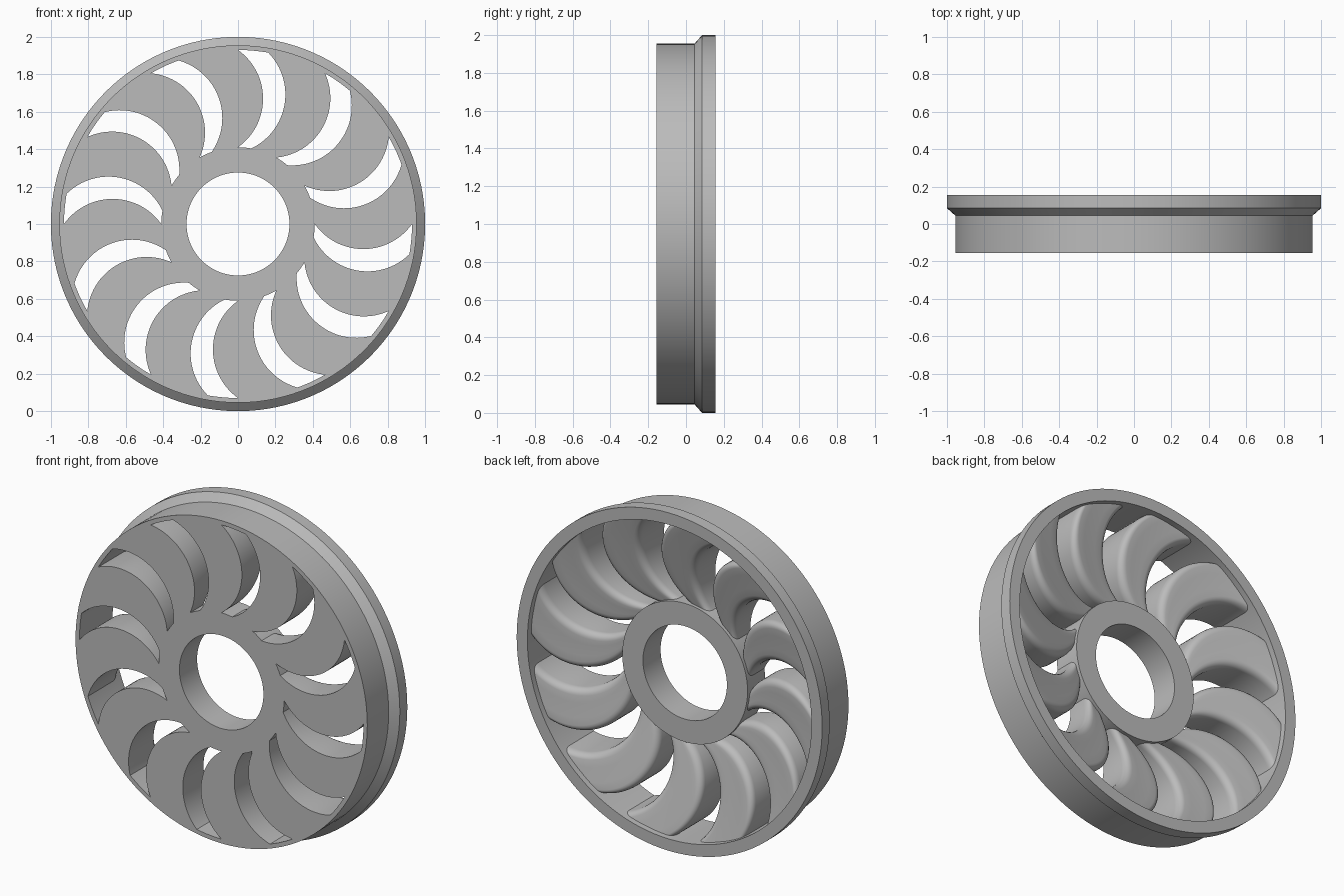
import bpy, bmesh, math
from mathutils import Matrix, Vector

SEGMENTS = 120
BLADES = 12
FRONT = -0.155
CENTRE = Vector((0, 0, 1))

cube = bpy.data.objects.get("Cube")
if cube:
    bpy.data.objects.remove(cube, do_unlink=True)

# One plain grey material
grey = bpy.data.materials.new("plain_grey")
grey.use_nodes = True
colour = (0.5, 0.5, 0.5, 1)
grey.diffuse_color = colour
grey.node_tree.nodes["Principled BSDF"].inputs["Base Color"].default_value = colour


def bridge(bm, first, second):
    n = len(first)
    for i in range(n):
        j = (i + 1) % n
        bm.faces.new((first[i], first[j], second[j], second[i]))


def finish(bm, name):
    bmesh.ops.recalc_face_normals(bm, faces=bm.faces)
    mesh = bpy.data.meshes.new(name)
    bm.to_mesh(mesh)
    bm.free()
    mesh.materials.append(grey)
    for poly in mesh.polygons:
        poly.use_smooth = True
    mesh.set_sharp_from_angle(angle=math.radians(30))
    return mesh


def place(mesh, name, turn=0.0):
    obj = bpy.data.objects.new(name, mesh)
    obj.location = CENTRE
    obj.rotation_euler.y = turn
    bpy.context.collection.objects.link(obj)


def revolve(name, profile):
    """Spin a closed (radius, depth) profile about the wheel axis."""
    bm = bmesh.new()
    rings = []
    for i in range(SEGMENTS):
        a = math.tau * i / SEGMENTS
        rings.append([bm.verts.new((r * math.sin(a), y, r * math.cos(a)))
                      for r, y in profile])
    for i in range(SEGMENTS):
        bridge(bm, rings[i], rings[(i + 1) % SEGMENTS])
    place(finish(bm, name), name)


# Stepped outer rim and the hub with its bore
revolve("outer_rim", [(0.955, FRONT), (0.955, 0.045), (1, 0.085), (1, 0.155),
                      (0.93, 0.155), (0.93, FRONT)])
revolve("hub", [(0.275, FRONT), (0.41, FRONT), (0.41, 0.01), (0.275, 0.01)])


def back_depth(r):
    """Back of a blade slopes up from the hub to the rim."""
    t = (r - 0.41) / 0.52
    return -0.01 + 0.13 * t


def blade_section(r):
    """Closed (angle, depth) outline with rounded back edges."""
    start, end = math.radians(10), math.radians(30)
    fillet = 0.04
    width = fillet / r
    top = back_depth(r)
    half = []
    for k in range(6):
        a = math.pi / 2 * k / 5
        half.append((width * (1 - math.cos(a)), top - fillet * (1 - math.sin(a))))
    left = [(start + w, y) for w, y in half]
    right = [(end - w, y) for w, y in reversed(half)]
    a, b = left[-1][0], right[0][0]
    back = [(a + (b - a) * k / 4, top) for k in range(1, 4)]
    front = [(end + (start - end) * k / 6, FRONT) for k in range(7)]
    return left + back + right + front


# Curved blade swept along a circular arc from hub to rim
bm = bmesh.new()
loops = []
STEPS = 28
for i in range(STEPS + 1):
    t = math.radians(-57 + 114 * i / STEPS)
    p = Vector((-0.185 + 0.319 * math.cos(t), 0, 0.67 + 0.319 * math.sin(t)))
    loop = []
    for angle, depth in blade_section(p.length):
        q = Matrix.Rotation(angle, 3, 'Y') @ p
        loop.append(bm.verts.new((q.x, depth, q.z)))
    loops.append(loop)
for first, second in zip(loops, loops[1:]):
    bridge(bm, first, second)
bm.faces.new(loops[0])
bm.faces.new(loops[-1])
blade = finish(bm, "blade")

for i in range(BLADES):
    place(blade, f"blade_{i + 1}", math.tau * i / BLADES)
